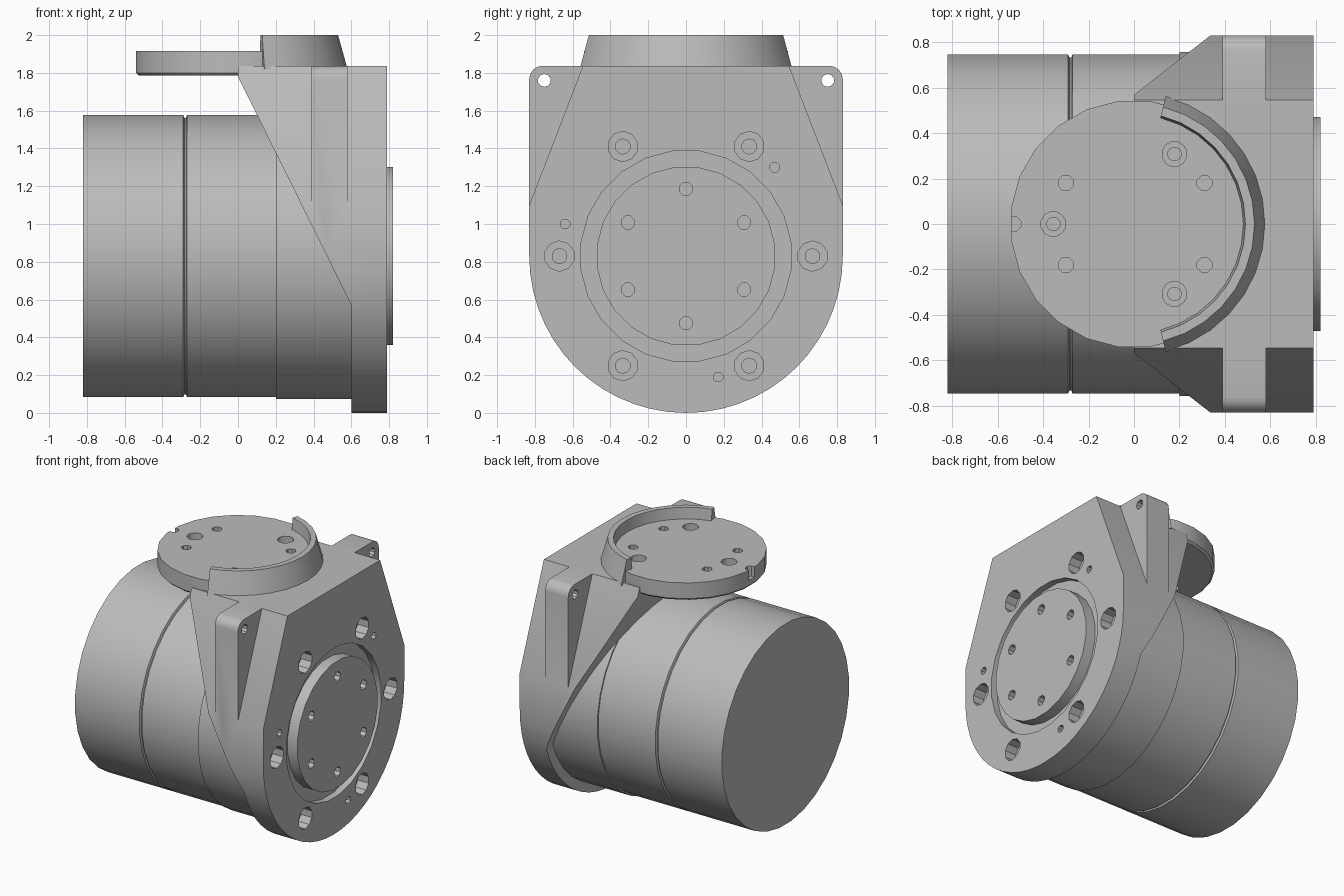
import bpy, bmesh
from math import sin, cos, pi, radians
from mathutils import Vector

if "Cube" in bpy.data.objects:
    bpy.data.objects.remove(bpy.data.objects["Cube"], do_unlink=True)

grey = bpy.data.materials.new("cast grey")
grey.use_nodes = True
COLOUR = (0.5, 0.5, 0.5, 1)
grey.diffuse_color = COLOUR
grey.node_tree.nodes["Principled BSDF"].inputs["Base Color"].default_value = COLOUR

AXIS_Z = 0.83          # height of the motor axis
DECK = 1.837           # top of the bracket


def lathe(bm, profile, centre, axis, seg=24):
    """Closed solid of revolution; profile is (radius, height along axis)."""
    rings = []
    for r, h in profile:
        ring = []
        for i in range(seg):
            a = 2 * pi * (i + 0.5) / seg
            p = (h, r * cos(a), r * sin(a)) if axis == "x" else (r * cos(a), r * sin(a), h)
            ring.append(bm.verts.new(Vector(p) + Vector(centre)))
        rings.append(ring)
    for a, b in zip(rings, rings[1:]):
        for i in range(seg):
            j = (i + 1) % seg
            bm.faces.new((a[i], a[j], b[j], b[i]))
    bm.faces.new(rings[0])
    bm.faces.new(rings[-1])


def prism(bm, pts, lo, hi, axis):
    """Extrude a profile: (y, z) along x, or (x, z) along y."""
    def place(p, h):
        return (h, *p) if axis == "x" else (p[0], h, p[1])
    a, b = ([bm.verts.new(place(p, h)) for p in pts] for h in (lo, hi))
    for i in range(len(pts)):
        j = (i + 1) % len(pts)
        bm.faces.new((a[i], a[j], b[j], b[i]))
    bm.faces.new(a)
    bm.faces.new(b)


def finish(name, bm):
    bmesh.ops.recalc_face_normals(bm, faces=bm.faces)
    mesh = bpy.data.meshes.new(name)
    bm.to_mesh(mesh)
    bm.free()
    obj = bpy.data.objects.new(name, mesh)
    bpy.context.collection.objects.link(obj)
    return obj


def activate(obj):
    bpy.ops.object.select_all(action="DESELECT")
    obj.select_set(True)
    bpy.context.view_layer.objects.active = obj


def cut(obj, bm):
    cutter = finish("cutter", bm)
    cutter.hide_render = True
    mod = obj.modifiers.new("cut", "BOOLEAN")
    mod.operation, mod.solver, mod.object = "DIFFERENCE", "EXACT", cutter
    activate(obj)
    bpy.ops.object.modifier_apply(modifier=mod.name)
    bpy.data.objects.remove(cutter, do_unlink=True)


def shade(obj):
    obj.data.materials.clear()
    obj.data.materials.append(grey)
    activate(obj)
    bpy.ops.object.shade_smooth_by_angle(angle=radians(30))


# Motor body with a seam groove and a slightly wider front section
bm = bmesh.new()
lathe(bm, [(0.75, -0.82), (0.75, -0.29), (0.735, -0.284), (0.735, -0.276), (0.75, -0.27),
           (0.75, 0.2), (0.76, 0.2), (0.76, 0.62)], (0, 0, AXIS_Z), "x", 32)
shade(finish("motor_body", bm))

# Bracket: round-bottomed outline with rounded top corners
R, CORNER = 0.83, 0.07
outline = [(R * cos(a), AXIS_Z + R * sin(a)) for a in (pi + pi * i / 28 for i in range(29))]
for side, start in ((1, 0), (-1, pi / 2)):
    for i in range(5):
        a = start + pi / 8 * i
        outline.append((side * (R - CORNER) + CORNER * cos(a), DECK - CORNER + CORNER * sin(a)))
bm = bmesh.new()
prism(bm, outline, 0, 0.79, "x")
bracket = finish("bracket", bm)

# Sloping back of the bracket
bm = bmesh.new()
prism(bm, [(-0.3, 1.88), (-0.05, 1.88), (0.6, 0.57), (0.6, -0.2), (-0.3, -0.2)], -1, 1, "y")
cut(bracket, bm)

# Slanted shoulders in front of and behind the ears
bm = bmesh.new()
for side in (1, -1):
    wedge = [(side * y, z) for y, z in ((0.516, 1.914), (0.8585, 1.026), (1, 1.026), (1, 1.914))]
    for lo, hi in ((-0.1, 0.39), (0.58, 0.9)):
        prism(bm, wedge, lo, hi, "x")
cut(bracket, bm)

# Boss recess, counterbored bolt holes, dowel holes and ear holes
bm = bmesh.new()
lathe(bm, [(0.56, 0.74), (0.56, 0.9)], (0, 0, AXIS_Z), "x", 24)
for k in range(6):
    a = k * pi / 3
    lathe(bm, [(0.04, 0.64), (0.04, 0.7), (0.08, 0.7), (0.08, 0.9)],
          (0, 0.67 * cos(a), AXIS_Z + 0.67 * sin(a)), "x", 10)
for y, z in ((0.47, 1.3), (-0.64, 1.0), (0.17, 0.19)):
    lathe(bm, [(0.027, 0.72), (0.027, 0.9)], (0, y, z), "x", 8)
for y in (-0.75, 0.75):
    lathe(bm, [(0.034, 0.2), (0.034, 0.9)], (0, y, 1.76), "x", 10)
cut(bracket, bm)
shade(bracket)

# Output boss with a ring of small holes
bm = bmesh.new()
lathe(bm, [(0.475, 0.7), (0.475, 0.82)], (0, 0, AXIS_Z), "x", 24)
boss = finish("output_boss", bm)
bm = bmesh.new()
for k in range(6):
    a = pi / 2 + k * pi / 3
    lathe(bm, [(0.037, 0.75), (0.037, 0.9)],
          (0, 0.355 * cos(a), AXIS_Z + 0.355 * sin(a)), "x", 8)
cut(boss, bm)
shade(boss)

# Mounting disc on top, with bolt holes, pin holes and an edge notch
bm = bmesh.new()
lathe(bm, [(0.53, 1.785), (0.545, 1.8), (0.545, 1.917)], (0, 0, 0), "z", 24)
disc = finish("mounting_disc", bm)
bm = bmesh.new()
for k in range(3):
    a = pi / 3 + k * 2 * pi / 3
    lathe(bm, [(0.03, 1.7), (0.03, 1.86), (0.055, 1.86), (0.055, 2)],
          (0.355 * cos(a), 0.355 * sin(a), 0), "z", 12)
for x in (-0.3, 0.31):
    for y in (-0.18, 0.18):
        lathe(bm, [(0.035, 1.84), (0.035, 2)], (x, y, 0), "z", 8)
lathe(bm, [(0.035, 1.84), (0.035, 2)], (-0.53, 0, 0), "z", 8)
cut(disc, bm)
shade(disc)

# Raised crescent rim on the front half of the disc
bm = bmesh.new()
section = [(0.47, 1.82), (0.58, 1.82), (0.53, 2.0), (0.49, 2.0)]
STEPS = 14
rows = []
for i in range(STEPS + 1):
    a = radians(-76 + 152 * i / STEPS)
    rows.append([bm.verts.new((r * cos(a), r * sin(a), z)) for r, z in section])
for a, b in zip(rows, rows[1:]):
    for i in range(4):
        j = (i + 1) % 4
        bm.faces.new((a[i], a[j], b[j], b[i]))
bm.faces.new(rows[0])
bm.faces.new(rows[-1])
shade(finish("disc_rim", bm))
